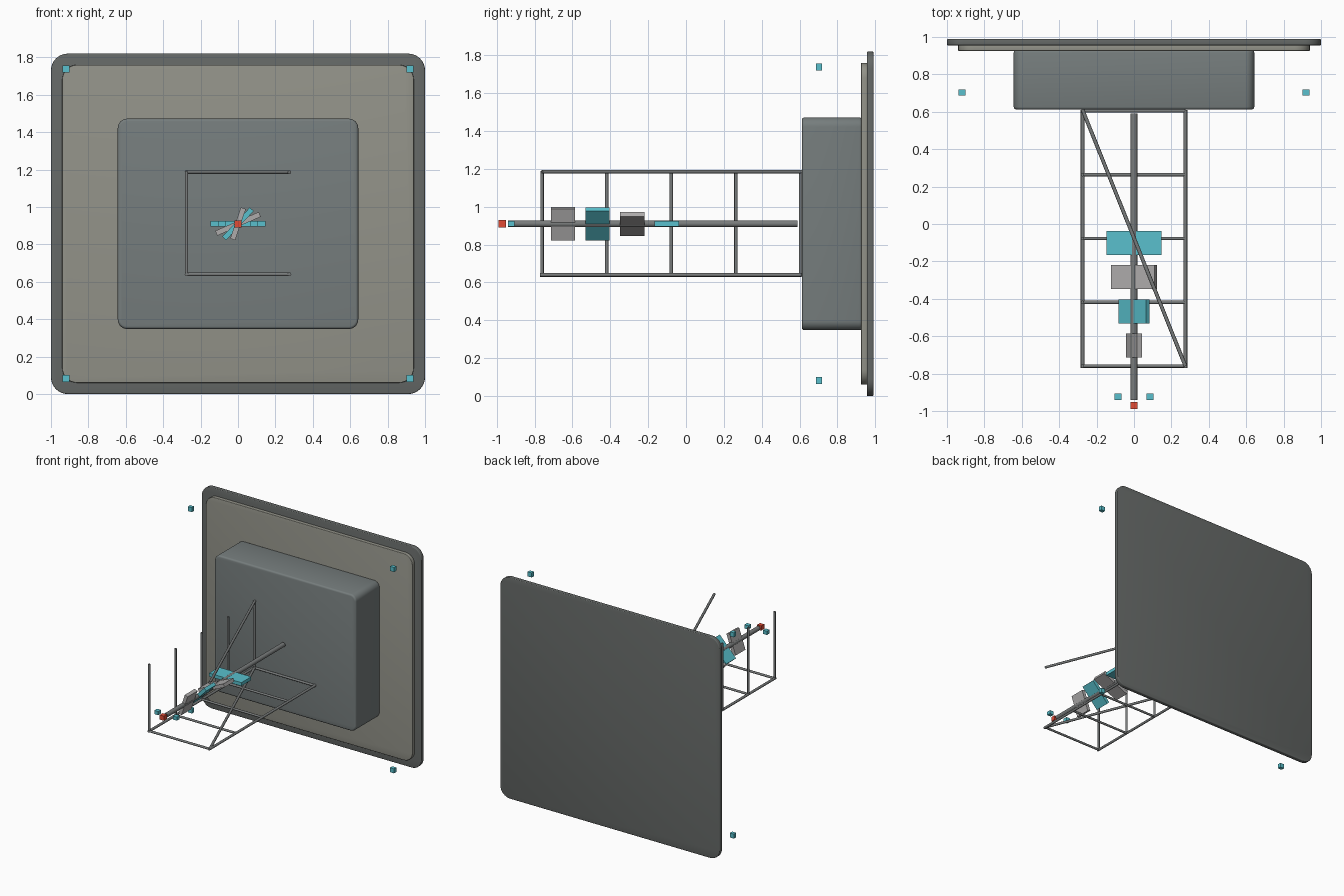
import bpy, bmesh
from math import radians
from mathutils import Vector, Matrix

if "Cube" in bpy.data.objects:
    bpy.data.objects.remove(bpy.data.objects["Cube"])

CZ = 0.91  # height of the shaft and of the plate centres


def material(name, r, g, b):
    m = bpy.data.materials.new(name)
    m.diffuse_color = (r, g, b, 1)
    m.use_nodes = True
    m.node_tree.nodes["Principled BSDF"].inputs["Base Color"].default_value = m.diffuse_color
    return m


BLUE = material("blue", 0.10, 0.53, 0.61)
RED = material("red", 0.75, 0.07, 0.035)
DARK = material("dark_grey", 0.13, 0.14, 0.135)
TAN = material("warm_grey", 0.29, 0.29, 0.25)
SLATE = material("slate", 0.18, 0.205, 0.205)
LIGHT = material("light_grey", 0.42, 0.41, 0.41)
STEEL = material("steel", 0.19, 0.20, 0.20)


def finish(name, bm, mat, smooth=False):
    me = bpy.data.meshes.new(name)
    bmesh.ops.recalc_face_normals(bm, faces=bm.faces[:])
    bm.to_mesh(me)
    bm.free()
    ob = bpy.data.objects.new(name, me)
    bpy.context.collection.objects.link(ob)
    me.materials.append(mat)
    if smooth:
        bpy.ops.object.select_all(action='DESELECT')
        ob.select_set(True)
        bpy.context.view_layer.objects.active = ob
        bpy.ops.object.shade_smooth_by_angle(angle=radians(35))
    return ob


def block(name, centre, size, mat, tilt=0):
    bm = bmesh.new()
    bmesh.ops.create_cube(bm, size=1, matrix=Matrix.Diagonal((*size, 1)))
    ob = finish(name, bm, mat)
    ob.location = centre
    ob.rotation_euler.y = -radians(tilt)
    return ob


def rounded_slab(name, y0, y1, half_x, half_z, radius, rim, mat):
    """Slab facing -y with rounded corners and a softened rim."""
    bm = bmesh.new()
    bmesh.ops.create_cube(bm, size=1, matrix=Matrix.Translation((0, (y0 + y1) / 2, CZ))
                          @ Matrix.Diagonal((2 * half_x, y1 - y0, 2 * half_z, 1)))
    corners = [e for e in bm.edges if abs(e.verts[0].co.y - e.verts[1].co.y) > 1e-4]
    bmesh.ops.bevel(bm, geom=corners, offset=radius, segments=8, profile=0.5, affect='EDGES')
    bm.normal_update()
    edges = [e for e in bm.edges if e.calc_face_angle(0) > radians(60)]
    bmesh.ops.bevel(bm, geom=edges, offset=rim, segments=3, profile=0.5, affect='EDGES')
    return finish(name, bm, mat, True)


def rod(name, a, b, radius, mat=STEEL, sides=12):
    a, b = Vector(a), Vector(b)
    d = b - a
    m = Matrix.Translation((a + b) / 2) @ d.to_track_quat('Z', 'Y').to_matrix().to_4x4()
    bm = bmesh.new()
    bmesh.ops.create_cone(bm, cap_ends=True, segments=sides, radius1=radius,
                          radius2=radius, depth=d.length, matrix=m)
    return finish(name, bm, mat, True)


# stacked plates and housing
rounded_slab("back_plate", 0.955, 0.99, 1.0, 0.91, 0.09, 0.006, DARK)
rounded_slab("inner_plate", 0.925, 0.957, 0.94, 0.85, 0.08, 0.004, TAN)
rounded_slab("housing", 0.612, 0.93, 0.643, 0.562, 0.05, 0.014, SLATE)

# open frame: two floor rails, cross bars, one row of posts, diagonals
X, LOW, HIGH, R = 0.275, 0.64, 1.185, 0.01
Y0, Y1 = -0.76, 0.61
for x, side in ((-X, "left"), (X, "right")):
    rod("frame_rail_" + side, (x, Y0 - R, LOW), (x, Y1, LOW), R)
for i in range(5):
    y = Y0 + (Y1 - 0.005 - Y0) * i / 4
    rod(f"frame_cross_bar_{i}", (-X, y, LOW), (X, y, LOW), R * 0.9)
    rod(f"frame_post_{i}", (-X, y, LOW), (-X, y, HIGH + 0.005), R * 0.9)
for z, level in ((LOW, "lower"), (HIGH, "upper")):
    rod("frame_diagonal_" + level, (X, Y0, z), (-X, Y1, z), R)

# central shaft and tip
rod("shaft", (0, -0.94, CZ), (0, 0.59, CZ), 0.018, sides=20)
block("tip", (0, -0.971, CZ), (0.038, 0.038, 0.038), RED)

# twisting panels along the shaft
for i, (half, tilt) in enumerate(((0.147, 0), (0.127, 23.5), (0.107, 46.5), (0.088, 71))):
    block(f"panel_{i}", (0, -0.102 - 0.1825 * i, CZ), (2 * half, 0.128, 0.028),
          LIGHT if i % 2 else BLUE, tilt)

# small thruster blocks beside the tip and off the plate corners
for s in (-1, 1):
    block("tip_thruster", (0.085 * s, -0.923, CZ), (0.036, 0.036, 0.03), BLUE)
    for t in (-1, 1):
        block("corner_thruster", (0.92 * s, 0.703, CZ + 0.828 * t), (0.037, 0.03, 0.037), BLUE)
